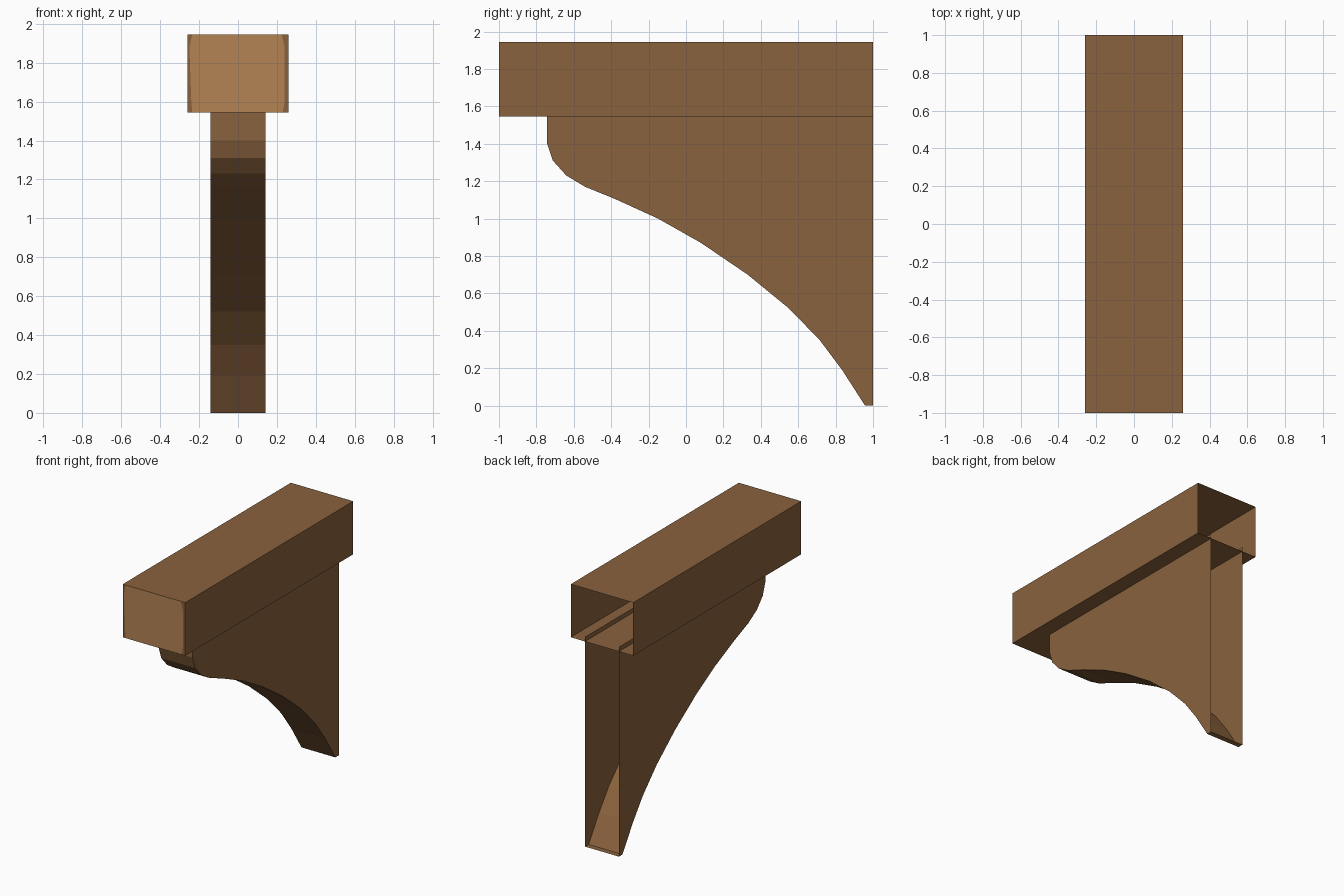
import bpy, bmesh

if "Cube" in bpy.data.objects:
    bpy.data.objects.remove(bpy.data.objects["Cube"])


def material(name, rgb):
    m = bpy.data.materials.new(name)
    m.diffuse_color = (*rgb, 1)
    m.use_nodes = True
    m.node_tree.nodes["Principled BSDF"].inputs["Base Color"].default_value = m.diffuse_color
    return m


WOOD = material("brown wood", (0.254, 0.122, 0.047))
END = material("light end grain", (0.456, 0.227, 0.089))


def finish(name, bm, mats):
    bmesh.ops.remove_doubles(bm, verts=bm.verts, dist=0.0005)
    bmesh.ops.recalc_face_normals(bm, faces=bm.faces)
    me = bpy.data.meshes.new(name)
    bm.to_mesh(me)
    bm.free()
    for m in mats:
        me.materials.append(m)
    ob = bpy.data.objects.new(name, me)
    bpy.context.collection.objects.link(ob)
    return ob


def face(bm, pts, mat=0):
    f = bm.faces.new([bm.verts.new(p) for p in pts])
    f.material_index = mat
    return f


# Beam: four long sides, open at the wall end
W, Z0, Z1 = 0.26, 1.545, 1.945
bm = bmesh.new()
left = [(-0.235, Z0), (-0.24, 1.60), (-0.25, 1.88), (-0.235, Z1)]
right = [(0.23, Z0), (0.24, 1.60), (0.24, 1.88), (0.225, Z1)]
bottom = [(-W, Z0), left[0], right[0], (W, Z0)]
top = [(W, Z1), right[-1], left[-1], (-W, Z1)]
outline = bottom + top
for a, b in zip(outline, outline[1:] + outline[:1]):
    face(bm, [(a[0], -1, a[1]), (b[0], -1, b[1]), (b[0], 1, b[1]), (a[0], 1, a[1])])

# Front end: light worn centre between two thin brown borders
for pts, mat in (
    ([(-W, Z0)] + left + [(-W, Z1)], 0),
    (left[:1] + right + left[:0:-1], 1),
    ([(W, Z0), (W, Z1)] + right[::-1], 0),
):
    face(bm, [(x, -1, z) for x, z in pts], mat)
finish("beam", bm, [WOOD, END])

# Curved bracket: hollow, open at the wall and where it enters the beam
T, TOP = 0.141, 1.58
profile = [(-0.742, TOP), (-0.742, 1.40), (-0.712, 1.31), (-0.64, 1.23),
           (-0.54, 1.17), (-0.38, 1.105), (-0.15, 1.0), (0.08, 0.87),
           (0.33, 0.70), (0.55, 0.52), (0.715, 0.35), (0.835, 0.19),
           (0.957, 0.0), (1.0, 0.0)]
bm = bmesh.new()
for (y0, z0), (y1, z1) in zip(profile, profile[1:]):
    face(bm, [(-T, y0, z0), (T, y0, z0), (T, y1, z1), (-T, y1, z1)])
for x in (-T, T):
    face(bm, [(x, y, z) for y, z in profile + [(1.0, TOP)]])
finish("bracket", bm, [WOOD])
